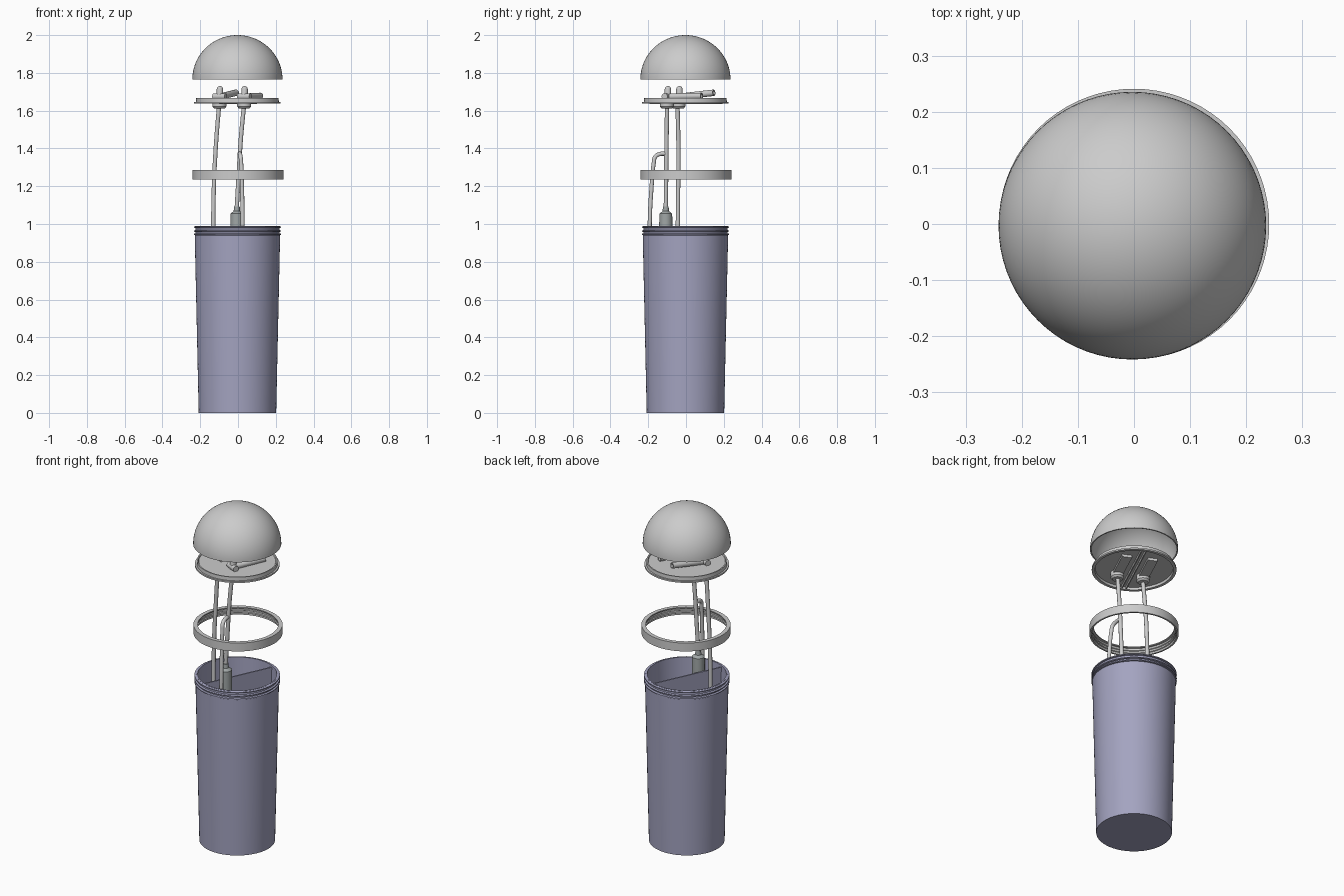
import bpy, bmesh, math
from mathutils import Vector, Matrix

if "Cube" in bpy.data.objects:
    bpy.data.objects.remove(bpy.data.objects["Cube"])

TURN = Matrix.Rotation(math.radians(-25), 4, 'Z')   # divider and spouts share this twist
OFF = -0.003


def material(name, rgb):
    m = bpy.data.materials.new(name)
    m.diffuse_color = (*rgb, 1)
    m.use_nodes = True
    m.node_tree.nodes["Principled BSDF"].inputs["Base Color"].default_value = m.diffuse_color
    return m


BLUE = material("cup_blue", (0.37, 0.37, 0.53))
DARK = material("valve_grey", (0.35, 0.38, 0.38))


def finish(ob, mat=None):
    if mat:
        ob.data.materials.append(mat)
    bpy.ops.object.select_all(action='DESELECT')
    ob.select_set(True)
    bpy.context.view_layer.objects.active = ob
    bpy.ops.object.shade_smooth_by_angle(angle=math.radians(35))
    return ob


def from_bmesh(name, bm, mat=None):
    bmesh.ops.recalc_face_normals(bm, faces=bm.faces)
    me = bpy.data.meshes.new(name)
    bm.to_mesh(me)
    bm.free()
    ob = bpy.data.objects.new(name, me)
    bpy.context.collection.objects.link(ob)
    return finish(ob, mat)


def lathe(name, profile, mat=None, matrix=Matrix.Translation((OFF, OFF, 0)), steps=72, closed=False):
    """Spin (radius, z) points around z."""
    bm = bmesh.new()
    vs = [bm.verts.new((r, 0, z)) for r, z in profile]
    pairs = list(zip(vs, vs[1:])) + ([(vs[-1], vs[0])] if closed else [])
    edges = [bm.edges.new(p) for p in pairs]
    bmesh.ops.spin(bm, geom=vs + edges, cent=(0, 0, 0), axis=(0, 0, 1),
                   angle=2 * math.pi, steps=steps, use_merge=False)
    bmesh.ops.remove_doubles(bm, verts=bm.verts, dist=1e-5)
    bm.transform(matrix)
    return from_bmesh(name, bm, mat)


def box(name, size, loc, mat=None):
    bm = bmesh.new()
    bmesh.ops.create_cube(bm, size=1)
    bm.transform(TURN @ Matrix.Translation(loc) @ Matrix.Diagonal((*size, 1)))
    return from_bmesh(name, bm, mat)


def tube(name, points, radius, mat=None):
    """Round tube along a smooth path."""
    cu = bpy.data.curves.new(name, 'CURVE')
    cu.dimensions = '3D'
    cu.bevel_depth = radius
    cu.bevel_resolution = 4
    cu.use_fill_caps = True
    cu.resolution_u = 8
    sp = cu.splines.new('BEZIER')
    sp.bezier_points.add(len(points) - 1)
    for bp, p in zip(sp.bezier_points, points):
        bp.co = p
        bp.handle_left_type = bp.handle_right_type = 'AUTO'
    ob = bpy.data.objects.new(name, cu)
    bpy.context.collection.objects.link(ob)
    bpy.ops.object.select_all(action='DESELECT')
    ob.select_set(True)
    bpy.context.view_layer.objects.active = ob
    bpy.ops.object.convert(target='MESH')
    return finish(bpy.context.object, mat)


def rod(name, a, b, r, hole=0.0, mat=None, steps=24):
    """Straight cylinder between two points, optionally hollow at its far end."""
    a, b = Vector(a), Vector(b)
    d = b - a
    n = d.length
    prof = [(0, 0), (r, 0), (r, n)] + ([(hole, n), (hole, n * 0.6), (0, n * 0.6)] if hole else [(0, n)])
    m = Matrix.Translation(a) @ d.to_track_quat('Z', 'Y').to_matrix().to_4x4()
    return lathe(name, prof, mat, m, steps)


# Cup: tapered double-walled shell with threaded neck
cup = [(0, 0), (0.205, 0), (0.226, 0.94)]
for z in (0.945, 0.962, 0.983):
    cup += [(0.222, z - 0.004), (0.231, z - 0.002), (0.231, z + 0.003), (0.222, z + 0.006)]
cup += [(0.222, 0.99), (0.214, 0.99), (0.196, 0.012), (0, 0.012)]
lathe("cup", cup, BLUE)

# Divider splitting the cup in two, tapered with the wall
bm = bmesh.new()
bmesh.ops.create_cube(bm, size=1)
for v in bm.verts:
    top = v.co.z > 0
    v.co = (v.co.x * 0.008, v.co.y * (0.43 if top else 0.394), 0.98 if top else 0.01)
bm.transform(Matrix.Translation((OFF, OFF, 0)) @ TURN)
from_bmesh("divider", bm, BLUE)

# Screw ring with inner lip and inner threads
lathe("screw_ring", [(0.241, 1.235), (0.241, 1.285), (0.218, 1.285), (0.218, 1.279),
                     (0.231, 1.279), (0.231, 1.268), (0.226, 1.265), (0.231, 1.262),
                     (0.231, 1.252), (0.226, 1.249), (0.231, 1.246), (0.231, 1.235)],
      matrix=Matrix(), closed=True)

# Lid disc with skirt and flange
lathe("lid_disc", [(0, 1.662), (0.208, 1.662), (0.211, 1.668), (0.218, 1.668), (0.219, 1.647),
                   (0.229, 1.647), (0.229, 1.638), (0.212, 1.638), (0.21, 1.652), (0, 1.652)])

# Divider grip under the lid: two parallel ribs
for i, s in enumerate((-1, 1)):
    box(f"lid_rib_{i}", (0.006, 0.415, 0.018), (s * 0.012, 0, 1.645))

# Dome cover
R, T = 0.2385, 0.007
arc = [math.radians(90 * i / 24) for i in range(25)]
outer = [(R * math.cos(t), 1.766 + (2 - 1.766) * math.sin(t)) for t in arc]
inner = [((R - T) * math.cos(t), 1.766 + (2 - 1.766 - T) * math.sin(t)) for t in reversed(arc)]
outer[-1], inner[0] = (0, 2), (0, 2 - T)
lathe("dome_cover", inner + outer)

# Folding spouts, hinges, pockets and straw sockets on both sides
for i, (s, tip_y, tip_z) in enumerate(((-1, 0.13, 1.695), (1, 0.125, 1.678))):
    def P(x, y, z):
        return TURN @ Vector((s * 0.072 + x, y, z))
    rod(f"spout_{i}", P(0, -0.07, 1.674), P(0, tip_y, tip_z), 0.017, 0.011)
    rod(f"hinge_{i}", P(-0.036, -0.075, 1.675), P(0.036, -0.075, 1.675), 0.017)
    lathe(f"hinge_knob_{i}", [(0, 1.655), (0.017, 1.655), (0.017, 1.715), (0.014, 1.724),
                              (0.008, 1.729), (0, 1.73)],
          matrix=Matrix.Translation(P(0, -0.072, 0)), steps=24)
    box(f"spout_pocket_{i}", (0.055, 0.19, 0.018), (s * 0.072, 0.03, 1.646))
    lathe(f"straw_socket_{i}", [(0, 1.612), (0.028, 1.612), (0.037, 1.622), (0.037, 1.655), (0, 1.655)],
          matrix=Matrix.Translation(P(0, -0.078, 0)), steps=32)

# Left straw, right straw, and the side branch
tube("straw_left", [(-0.1, -0.045, 1.63), (-0.118, -0.04, 1.4), (-0.129, -0.042, 1.15),
                    (-0.13, -0.045, 0.8), (-0.12, -0.05, 0.05)], 0.0115)
tube("straw_right", [(0.032, -0.1, 1.63), (0.015, -0.103, 1.45), (0.003, -0.105, 1.25),
                     (-0.008, -0.107, 1.06)], 0.0115)
tube("straw_branch", [(0.008, -0.105, 1.372), (0.011, -0.14, 1.37), (0.014, -0.163, 1.355),
                      (0.017, -0.171, 1.32), (0.021, -0.182, 1.2), (0.024, -0.192, 1.0),
                      (0.022, -0.188, 0.8), (0.015, -0.17, 0.05)], 0.011)

# Valve at the end of the right straw
lathe("valve", [(0, 0.9), (0.035, 0.9), (0.035, 0.985), (0.034, 1.055), (0.017, 1.068),
                (0.015, 1.092), (0, 1.092)],
      DARK, Matrix.Translation((-0.006, -0.107, 0)), 24)
